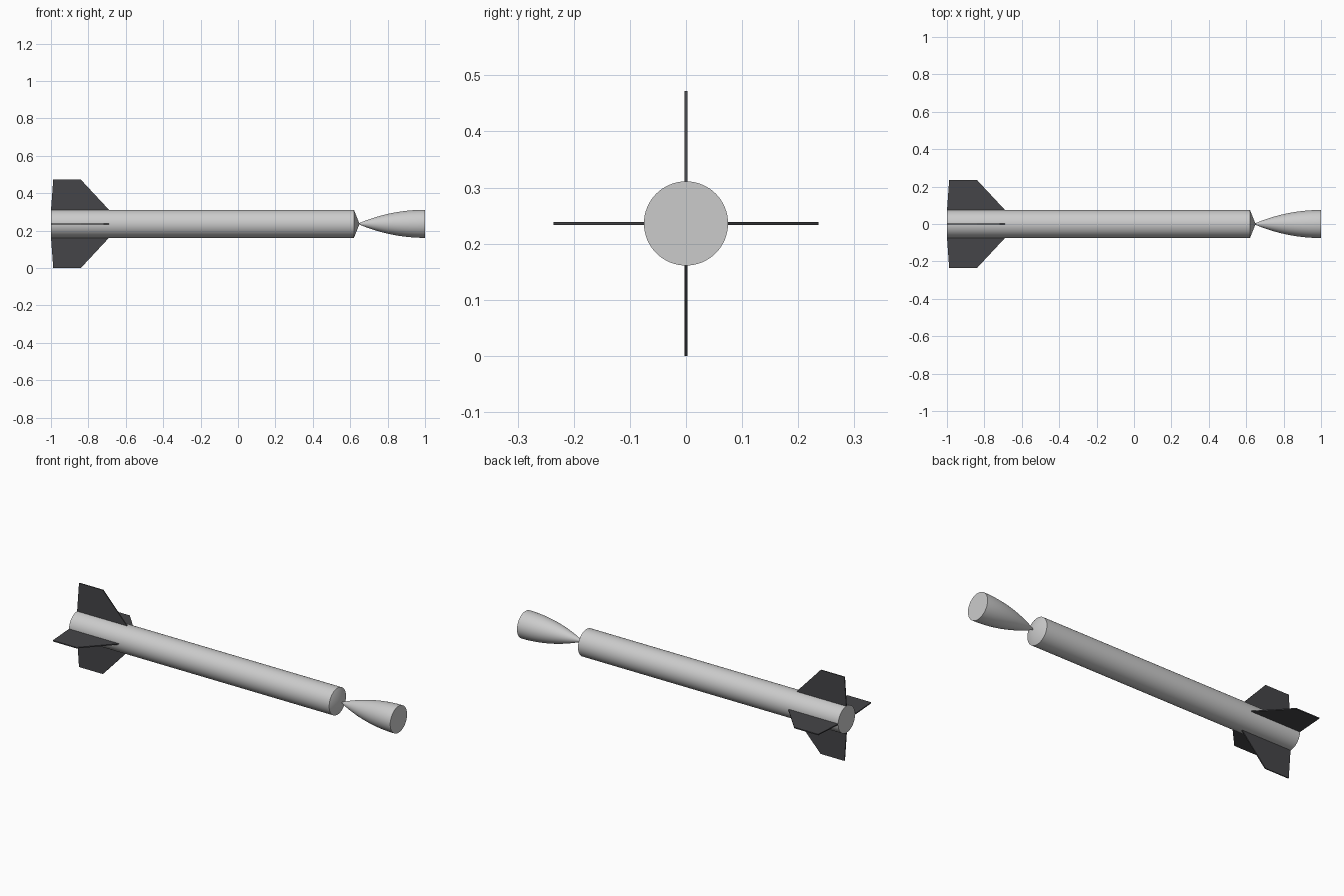
import bpy, bmesh, math
from mathutils import Matrix, Vector

cube = bpy.data.objects.get("Cube")
if cube:
    bpy.data.objects.remove(cube)

AXIS_Z = 0.236      # height of the centre line
RADIUS = 0.075
SIDES = 64


def material(name, rgb):
    m = bpy.data.materials.new(name)
    m.use_nodes = True
    m.diffuse_color = (*rgb, 1)
    m.node_tree.nodes["Principled BSDF"].inputs["Base Color"].default_value = (*rgb, 1)
    return m


light_grey = material("light_grey", (0.6, 0.6, 0.6))
dark_grey = material("dark_grey", (0.06, 0.06, 0.065))


def finish(name, bm, mat, smooth):
    bmesh.ops.recalc_face_normals(bm, faces=bm.faces)
    mesh = bpy.data.meshes.new(name)
    bm.to_mesh(mesh)
    bm.free()
    mesh.materials.append(mat)
    obj = bpy.data.objects.new(name, mesh)
    obj.location.z = AXIS_Z
    bpy.context.collection.objects.link(obj)
    if smooth:
        bpy.ops.object.select_all(action='DESELECT')
        obj.select_set(True)
        bpy.context.view_layer.objects.active = obj
        bpy.ops.object.shade_smooth_by_angle(angle=math.radians(30))
    return obj


def lathe(name, profile, mat):
    """Turn (x, radius) points around the x axis; open ends are capped."""
    bm = bmesh.new()
    rings = []
    for x, r in profile:
        if r == 0:
            rings.append([bm.verts.new((x, 0, 0))] * SIDES)
        else:
            turn = [math.tau * i / SIDES for i in range(SIDES)]
            rings.append([bm.verts.new((x, r * math.cos(a), r * math.sin(a))) for a in turn])
    for a, b in zip(rings, rings[1:]):
        for i in range(SIDES):
            j = (i + 1) % SIDES
            bm.faces.new(list(dict.fromkeys((a[i], a[j], b[j], b[i]))))
    for ring in (rings[0], rings[-1]):
        if ring[0] != ring[1]:
            bm.faces.new(ring)
    return finish(name, bm, mat, True)


# Body tube with a shallow cone at its forward end
lathe("body_tube", [(-1, RADIUS), (0.62, RADIUS), (0.65, 0)], light_grey)

# Nose cone: tangent ogive with its tip against the tube and its base outward
TIP, LENGTH, STEPS = 0.64, 0.36, 24
arc = (RADIUS ** 2 + LENGTH ** 2) / (2 * RADIUS)
nose = [(TIP, 0)]
for k in range(1, STEPS + 1):
    d = LENGTH * (1 - k / STEPS)
    nose.append((1 - d, math.sqrt(arc ** 2 - d ** 2) - arc + RADIUS))
lathe("nose_cone", nose, light_grey)

# Four swept fins, rooted just inside the tube
OUTLINE = [(-1, 0.07), (-0.988, 0.236), (-0.84, 0.236), (-0.69, RADIUS), (-0.69, 0.07)]
THICK = 0.006
for k, side in enumerate(("top", "right", "bottom", "left")):
    bm = bmesh.new()
    face = bm.faces.new([bm.verts.new((x, -THICK / 2, r)) for x, r in OUTLINE])
    new = bmesh.ops.extrude_face_region(bm, geom=[face])["geom"]
    bmesh.ops.translate(bm, vec=Vector((0, THICK, 0)),
                        verts=[v for v in new if isinstance(v, bmesh.types.BMVert)])
    bm.transform(Matrix.Rotation(k * math.pi / 2, 4, 'X'))
    finish("fin_" + side, bm, dark_grey, False)
